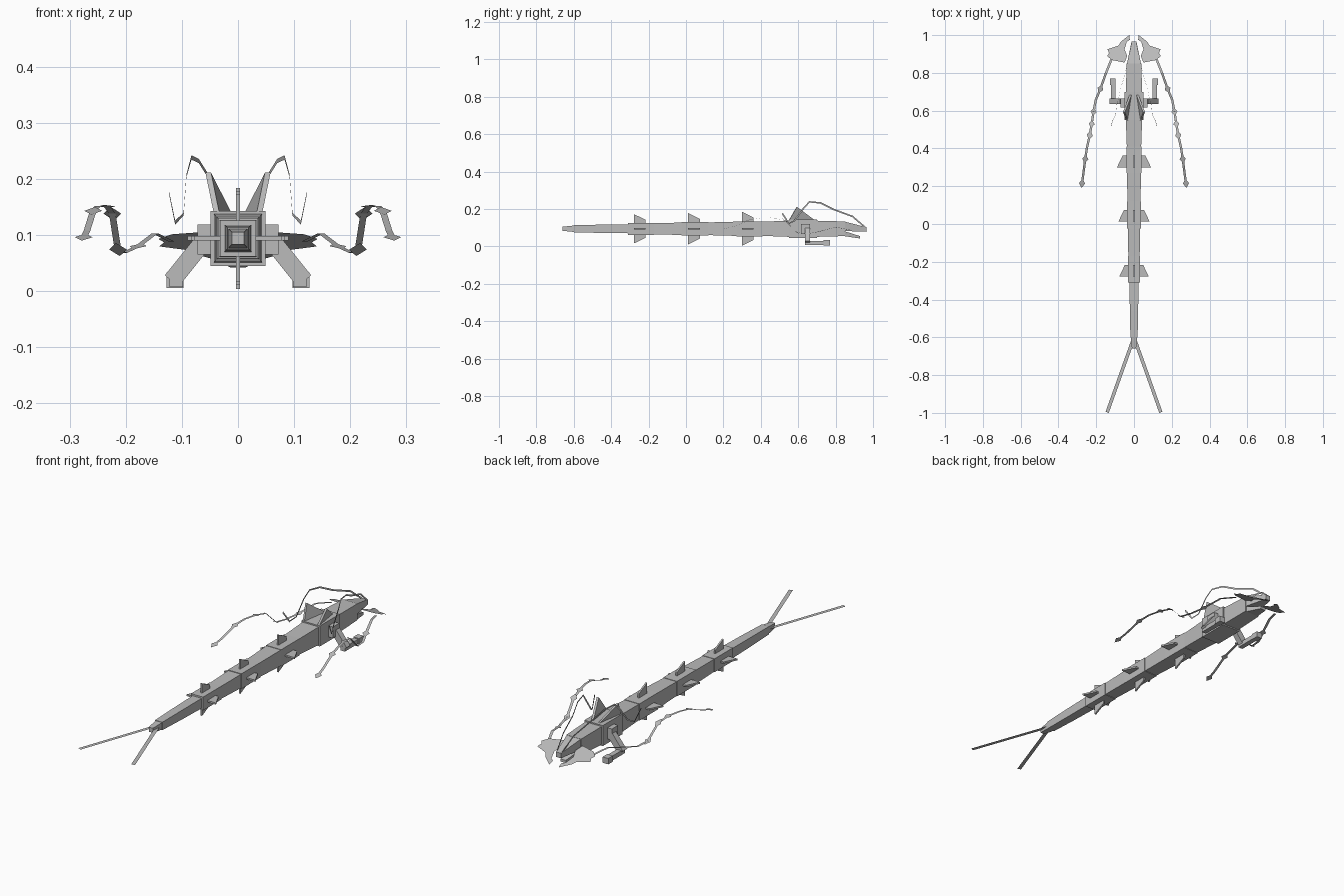
import bpy, bmesh
from mathutils import Vector as V

if "Cube" in bpy.data.objects:
    bpy.data.objects.remove(bpy.data.objects["Cube"])

grey = bpy.data.materials.new("plain grey")
grey.diffuse_color = (0.5, 0.5, 0.5, 1)
grey.use_nodes = True
grey.node_tree.nodes["Principled BSDF"].inputs["Base Color"].default_value = grey.diffuse_color
ZC = 0.094  # height of the body axis


def make(name, verts, faces, mirror=False):
    me = bpy.data.meshes.new(name)
    me.from_pydata([tuple(v) for v in verts], [], faces)
    me.materials.append(grey)
    ob = bpy.data.objects.new(name, me)
    bpy.context.collection.objects.link(ob)
    bm = bmesh.new()
    bm.from_mesh(me)
    bmesh.ops.recalc_face_normals(bm, faces=bm.faces)
    bm.to_mesh(me)
    bm.free()
    if mirror:
        mod = ob.modifiers.new("mirror", 'MIRROR')
        mod.use_mirror_merge = False
    return ob


BOX = [(0, 1, 2, 3), (7, 6, 5, 4), (0, 4, 5, 1), (1, 5, 6, 2), (2, 6, 7, 3), (3, 7, 4, 0)]


def ring(y, w, z0, z1):
    return [(-w, y, z0), (w, y, z0), (w, y, z1), (-w, y, z1)]


def frustum(name, a, b):
    return make(name, ring(*a) + ring(*b), BOX)


def beam(name, p, q, w, h, up):
    """Mirrored box from p to q; w across, h along the up hint."""
    p, q = V(p), V(q)
    d = (q - p).normalized()
    s = d.cross(V(up)).normalized()
    u = s.cross(d)
    vs = [c + s * w * i + u * h * j for c in (p, q)
          for i, j in ((-1, -1), (1, -1), (1, 1), (-1, 1))]
    return make(name, vs, BOX, True)


def plate(name, pts, off, mirror=True):
    """Polygon extruded both ways by off."""
    n, off = len(pts), V(off)
    vs = [V(p) - off for p in pts] + [V(p) + off for p in pts]
    fs = [tuple(range(n)), tuple(range(n, 2 * n))]
    fs += [(i, (i + 1) % n, (i + 1) % n + n, i + n) for i in range(n)]
    return make(name, vs, fs, mirror)


def ribbon(name, pts, half, axis, nodes=(), node_half=0.016):
    """Flat strip along pts, spread perpendicular to axis, with diamond nodes."""
    pts = [V(p) for p in pts]
    vs, fs = [], []
    for i, p in enumerate(pts):
        t = pts[min(i + 1, len(pts) - 1)] - pts[max(i - 1, 0)]
        s = t.cross(V(axis)).normalized()
        vs += [p - s * half, p + s * half]
        if i:
            fs.append((2 * i - 2, 2 * i - 1, 2 * i + 1, 2 * i))
    for i in nodes:
        p = pts[i]
        t = (pts[min(i + 1, len(pts) - 1)] - pts[i - 1]).normalized()
        s = t.cross(V(axis)).normalized()
        k = len(vs)
        vs += [p - t * 0.024, p + s * node_half, p + t * 0.024, p - s * node_half]
        fs.append((k, k + 1, k + 2, k + 3))
    return make(name, vs, fs, True)


# Body: stepped square segments from tail to neck (y0, y1, half0, half1)
segments = [(-.66, -.60, .011, .017), (-.60, -.46, .019, .022), (-.46, -.31, .022, .024),
            (-.31, -.17, .032, .032), (-.17, -.025, .030, .033), (-.025, .12, .036, .036),
            (.12, .27, .034, .038), (.27, .41, .040, .040), (.41, .55, .038, .043),
            (.55, .70, .049, .049), (.70, .85, .043, .039)]
for i, (y0, y1, a, b) in enumerate(segments):
    frustum(f"body_segment_{i + 1}", (y0, a, ZC - a, ZC + a), (y1, b, ZC - b, ZC + b))

# Head: upper snout and lower jaw
frustum("upper_snout", (.85, .037, .082, .132), (.965, .013, .078, .102))
frustum("lower_jaw", (.85, .034, .054, .080), (.93, .014, .042, .055))

# Body fins: top, bottom and sides at three stations
for i, (y, reach) in enumerate(((-.278, .078), (.012, .083), (.30, .09))):
    prof = [(.01, y), (reach, y), (reach - .030, y + .062), (.01, y + .062)]
    plate(f"side_fin_{i + 1}", [(r, t, ZC) for r, t in prof], (0, 0, .004))
    for sgn, nm in ((1, "top_fin"), (-1, "bottom_fin")):
        plate(f"{nm}_{i + 1}", [(0, t, ZC + sgn * r) for r, t in prof],
              (.004, 0, 0), False)

# Back crests on the chest
plate("back_crest", [(.038, .55, .138), (.053, .592, .211), (.016, .69, .138)], (.005, .001, 0))

# Arms
beam("shoulder", (.035, .64, .092), (.072, .64, .092), .024, .027, (0, 0, 1))
beam("upper_arm", (.062, .65, .088), (.118, .65, .018), .016, .014, (0, 1, 0))
beam("forearm", (.110, .635, .018), (.110, .765, .018), .012, .011, (0, 0, 1))
beam("hand", (.112, .735, .019), (.112, .770, .019), .015, .014, (0, 0, 1))

# Cheek fans: sloping flat plates beside the head
fan = [(.025, 1.0), (.07, .965), (.082, .945), (.14, .925), (.132, .905), (.142, .89),
       (.118, .868), (.05, .855), (.036, .89), (.05, .925), (.038, .965), (.022, .975)]
make("cheek_fan", [(x, y, .108 - .38 * (y - .85)) for x, y in fan],
     [tuple(range(len(fan)))], True)

# Long side barbels with leaf nodes
ribbon("side_barbel",
       [(.118, .875, .088), (.148, .80, .103), (.178, .715, .080), (.203, .655, .068),
        (.214, .595, .074), (.224, .53, .138), (.234, .47, .151), (.249, .405, .152),
        (.258, .345, .143), (.269, .26, .108), (.275, .215, .096)],
       .006, (0, 0, 1), (2, 4, 5, 6, 8, 10))

# Thin upright whiskers sweeping back
ribbon("whisker",
       [(.013, .96, .10), (.027, .89, .16), (.048, .79, .197), (.070, .72, .232),
        (.083, .66, .238), (.092, .63, .205), (.097, .58, .137), (.112, .55, .122),
        (.123, .515, .176)],
       .004, (1, 0, 0))

# Forked tail: two flat strips
ribbon("tail_fork", [(0, -.60, ZC), (.142, -.997, ZC)], .009, (0, 0, 1))
